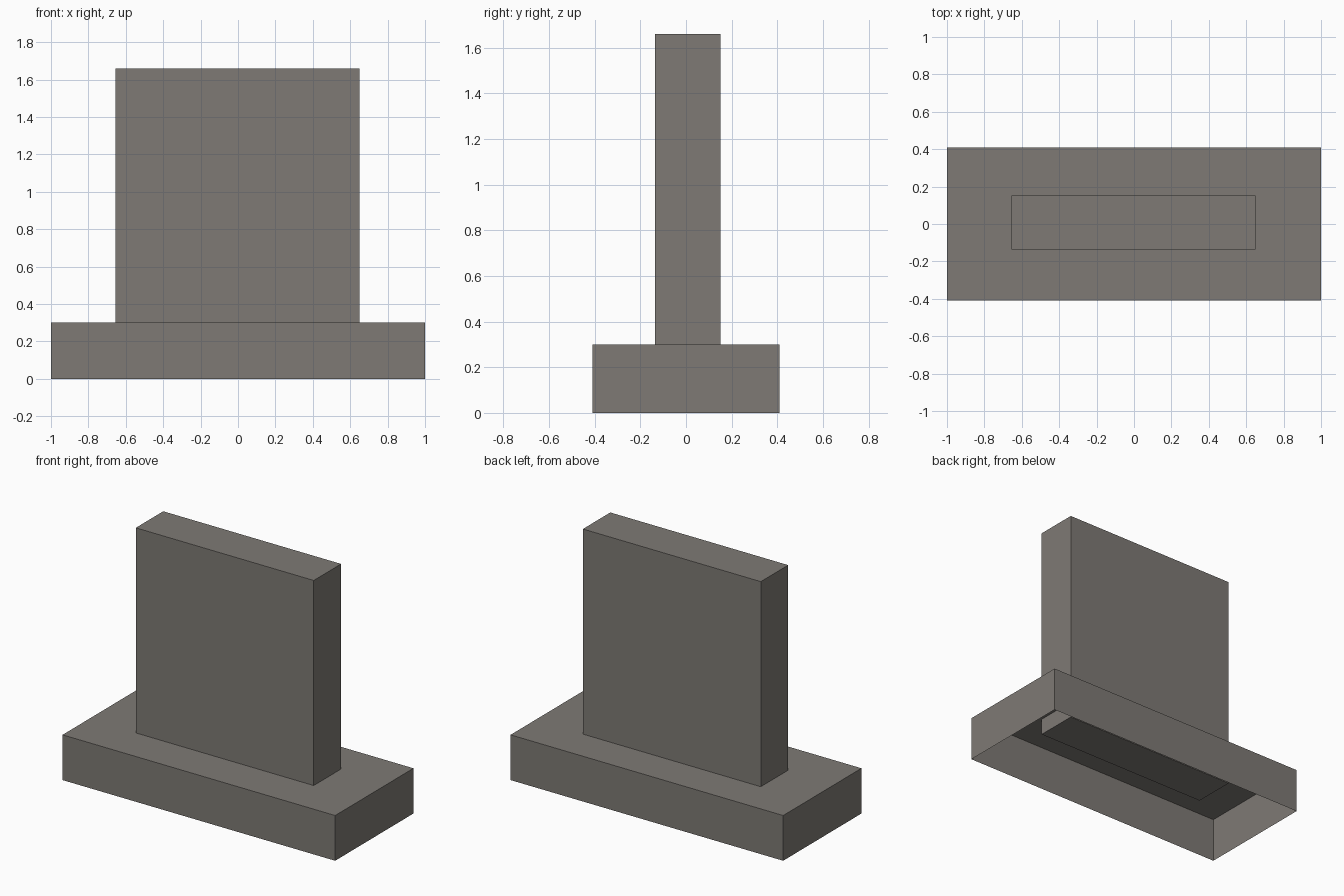
import bpy, bmesh

if "Cube" in bpy.data.objects:
    bpy.data.objects.remove(bpy.data.objects["Cube"])

stone = bpy.data.materials.new("warm grey stone")
stone.diffuse_color = (0.21, 0.195, 0.178, 1.0)
stone.use_nodes = True
stone.node_tree.nodes["Principled BSDF"].inputs["Base Color"].default_value = stone.diffuse_color


def box(name, lo, hi, open_bottom=False):
    """Axis-aligned box between two corners, optionally without its underside."""
    bm = bmesh.new()
    bmesh.ops.create_cube(bm, size=1.0)
    for v in bm.verts:
        v.co = [lo[i] + (v.co[i] + 0.5) * (hi[i] - lo[i]) for i in range(3)]
    bm.normal_update()
    if open_bottom:
        under = [f for f in bm.faces if f.normal.z < -0.9]
        bmesh.ops.delete(bm, geom=under, context='FACES_ONLY')
    mesh = bpy.data.meshes.new(name)
    bm.to_mesh(mesh)
    bm.free()
    mesh.materials.append(stone)
    obj = bpy.data.objects.new(name, mesh)
    bpy.context.collection.objects.link(obj)
    return obj


# Plinth: a hollow shell, open underneath
box("plinth", (-1.0, -0.41, 0.0), (1.0, 0.41, 0.30), open_bottom=True)

# Upright slab, sunk through the plinth top
box("upright_slab", (-0.655, -0.135, 0.19), (0.65, 0.152, 1.66))
